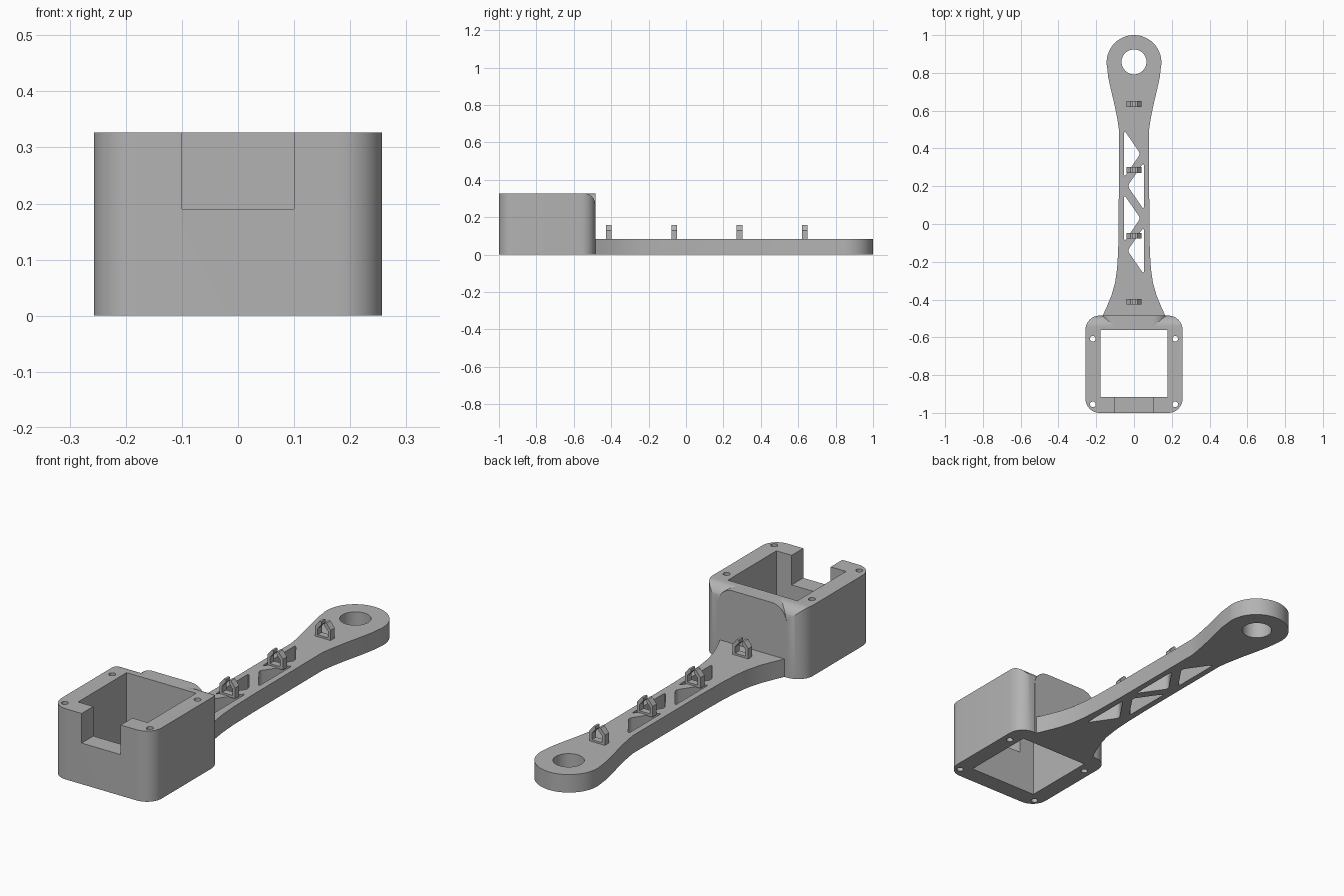
import bpy
import bmesh
from math import cos, sin, pi, radians
from mathutils import Vector

if "Cube" in bpy.data.objects:
    bpy.data.objects.remove(bpy.data.objects["Cube"])

grey = bpy.data.materials.new("plain_grey")
grey.use_nodes = True
colour = (0.45, 0.45, 0.45, 1)
grey.diffuse_color = colour
grey.node_tree.nodes["Principled BSDF"].inputs["Base Color"].default_value = colour


def arc(cx, cy, r, a0, a1, n=10):
    """Points along an arc, angles in degrees."""
    angles = [radians(a0 + (a1 - a0) * i / n) for i in range(n + 1)]
    return [(cx + r * cos(a), cy + r * sin(a)) for a in angles]


def circle(cx, cy, r, n=32):
    return arc(cx, cy, r, 0, 360, n)[:-1]


def rect(x0, x1, y0, y1):
    return [(x0, y0), (x1, y0), (x1, y1), (x0, y1)]


def rounded(points, r, n=5):
    """Round every corner of a polygon with a quadratic blend."""
    out = []
    for i, p in enumerate(points):
        p = Vector(p)
        a = p + (Vector(points[i - 1]) - p).normalized() * r
        b = p + (Vector(points[(i + 1) % len(points)]) - p).normalized() * r
        for k in range(n + 1):
            t = k / n
            out.append(tuple(a * (1 - t) ** 2 + p * 2 * t * (1 - t) + b * t * t))
    return out


def prism(name, loop, lo, hi, axis="Z"):
    """Extrude a closed 2D loop along an axis."""
    place = {"X": lambda u, v, w: (w, u, v),
             "Y": lambda u, v, w: (u, w, v),
             "Z": lambda u, v, w: (u, v, w)}[axis]
    bm = bmesh.new()
    low = [bm.verts.new(place(u, v, lo)) for u, v in loop]
    high = [bm.verts.new(place(u, v, hi)) for u, v in loop]
    bm.faces.new(low)
    bm.faces.new(high)
    for i in range(len(loop)):
        j = (i + 1) % len(loop)
        bm.faces.new((low[i], low[j], high[j], high[i]))
    bmesh.ops.recalc_face_normals(bm, faces=bm.faces)
    mesh = bpy.data.meshes.new(name)
    bm.to_mesh(mesh)
    bm.free()
    mesh.materials.append(grey)
    obj = bpy.data.objects.new(name, mesh)
    bpy.context.collection.objects.link(obj)
    return obj


def activate(obj):
    bpy.ops.object.select_all(action="DESELECT")
    obj.select_set(True)
    bpy.context.view_layer.objects.active = obj


def cut(obj, cutter):
    cutter.hide_render = True
    mod = obj.modifiers.new("cut", "BOOLEAN")
    mod.operation = "DIFFERENCE"
    mod.solver = "EXACT"
    mod.object = cutter
    activate(obj)
    bpy.ops.object.modifier_apply(modifier=mod.name)
    bpy.data.objects.remove(cutter)


def smooth(obj):
    activate(obj)
    bpy.ops.object.shade_smooth_by_angle(angle=radians(30))


HEIGHT, HALF, BACK, FRONT = 0.327, 0.257, -0.485, -1.0
ARM = 0.083

# Housing: rounded box, open through, with softened rear top edge
R = 0.075
outline = (arc(HALF - R, BACK - R, R, 0, 90) + arc(R - HALF, BACK - R, R, 90, 180)
           + arc(R - HALF, FRONT + R, R, 180, 270) + arc(HALF - R, FRONT + R, R, 270, 360))
housing = prism("housing", outline, 0, HEIGHT)
F = 0.06
edge = arc(BACK - F, HEIGHT - F, F, 0, 90) + [(BACK - F, 0.4), (-0.4, 0.4), (-0.4, HEIGHT - F)]
cut(housing, prism("edge_cutter", edge, -0.4, 0.4, "X"))
cut(housing, prism("well_cutter", rect(-0.178, 0.178, -0.915, -0.56), -0.1, 0.5))
cut(housing, prism("notch_cutter", rect(-0.1, 0.1, 0.19, 0.5), -1.1, -0.9, "Y"))
for x in (-0.218, 0.218):
    for y in (-0.955, -0.608):
        cut(housing, prism("screw_cutter", circle(x, y, 0.015, 16), -0.1, 0.5))
smooth(housing)

# Flat rear panel with rounded top corners
P, C = 0.175, 0.075
panel = (arc(P - C, HEIGHT - C, C, 0, 90) + arc(C - P, HEIGHT - C, C, 90, 180)
         + [(-P, 0), (P, 0)])
smooth(prism("rear_panel", panel, BACK - F, BACK + 0.001, "Y"))

# Arm: flared root, slim middle and round eye end
side = [(0.17, -0.495), (0.145, -0.44), (0.12, -0.38), (0.1, -0.31), (0.09, -0.24),
        (0.084, -0.15), (0.081, 0), (0.08, 0.5), (0.087, 0.55), (0.103, 0.63),
        (0.122, 0.71), (0.137, 0.78)]
arm_loop = side + arc(0, 0.855, 0.145, -12, 192, 36) + [(-x, y) for x, y in reversed(side)]
arm = prism("arm", arm_loop, 0, ARM)
cut(arm, prism("eye_cutter", circle(0, 0.858, 0.066, 40), -0.1, 0.2))

# Alternating triangular windows
for i in range(4):
    s = -1 if i % 2 == 0 else 1
    mid = 0.372 - i * 0.171
    tri = [(s * 0.052, mid + 0.125), (s * 0.052, mid - 0.125), (-s * 0.034, mid)]
    cut(arm, prism("window_cutter", rounded(tri, 0.018), -0.1, 0.2))
smooth(arm)

# Cable clips: two hooked posts on a foot, with a gap at the top
post = [(0.04, 0.08), (0.04, 0.13), (0.018, 0.157), (0.008, 0.157), (0.008, 0.143),
        (0.026, 0.122), (0.026, 0.08)]
for i in range(4):
    y = -0.412 + i * 0.349
    for s, label in ((1, "left"), (-1, "right")):
        prism(f"clip_{label}_{i + 1}", [(s * u, v) for u, v in post], y - 0.015, y + 0.015, "Y")
    prism(f"clip_foot_{i + 1}", rect(-0.03, 0.03, 0.08, 0.092), y - 0.015, y + 0.015, "Y")
